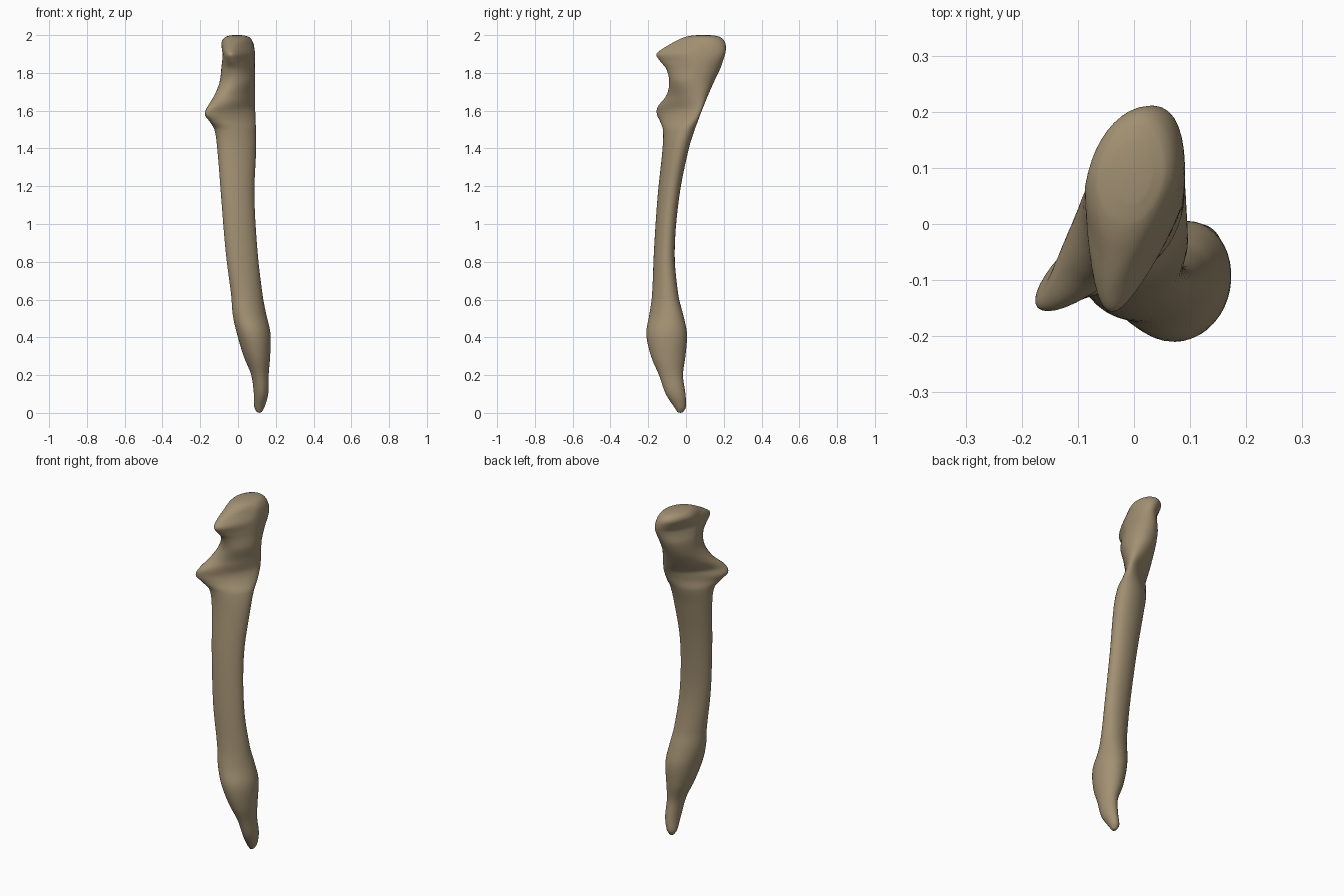
import bpy, bmesh, math

# Cross-sections from foot to top: z, x min, x max, y min, y max, shear (x shift towards the back)
rows = [
    (0.004, 0.100, 0.125, -0.045, -0.015, 0),
    (0.03, 0.086, 0.140, -0.062, -0.001, 0),
    (0.10, 0.084, 0.160, -0.107, -0.003, 0),
    (0.20, 0.070, 0.162, -0.143, -0.016, 0),
    (0.30, 0.030, 0.170, -0.185, -0.003, 0),
    (0.42, -0.006, 0.172, -0.210, 0.005, 0.01),
    (0.52, -0.028, 0.150, -0.194, -0.015, 0.02),
    (0.62, -0.036, 0.131, -0.180, -0.040, 0.02),
    (0.85, -0.065, 0.104, -0.170, -0.060, 0.02),
    (1.15, -0.090, 0.087, -0.150, -0.035, 0.02),
    (1.40, -0.110, 0.096, -0.124, 0.015, 0.03),
    (1.50, -0.125, 0.095, -0.122, 0.046, 0.05),
    (1.545, -0.152, 0.093, -0.138, 0.063, 0.09),
    (1.58, -0.176, 0.092, -0.154, 0.076, 0.112),
    (1.62, -0.162, 0.091, -0.150, 0.092, 0.105),
    (1.68, -0.126, 0.090, -0.104, 0.116, 0.06),
    (1.75, -0.098, 0.090, -0.089, 0.147, 0.02),
    (1.82, -0.091, 0.090, -0.104, 0.180, 0.02),
    (1.87, -0.090, 0.091, -0.143, 0.198, 0.035),
    (1.90, -0.090, 0.090, -0.156, 0.207, 0.04),
    (1.93, -0.093, 0.087, -0.120, 0.211, 0.035),
    (1.965, -0.088, 0.078, -0.060, 0.205, 0.02),
    (1.99, -0.068, 0.058, -0.005, 0.180, 0.01),
    (1.999, -0.040, 0.030, 0.040, 0.145, 0),
]
SIDES, STEPS = 40, 5


def spline(a, b, c, d, t):
    """Smooth blend from row b to row c, following z spacing."""
    h = c[0] - b[0]
    out = [b[0] + h * t]
    for k in range(1, 6):
        m0 = (c[k] - a[k]) / max(c[0] - a[0], 1e-6) * h
        m1 = (d[k] - b[k]) / max(d[0] - b[0], 1e-6) * h
        out.append((2*t**3 - 3*t*t + 1) * b[k] + (t**3 - 2*t*t + t) * m0
                   + (3*t*t - 2*t**3) * c[k] + (t**3 - t*t) * m1)
    return out


def ring(bm, row):
    z, x0, x1, y0, y1, s = row
    cx, cy, hx, hy = (x0 + x1) / 2, (y0 + y1) / 2, (x1 - x0) / 2, (y1 - y0) / 2
    rx = math.sqrt(max(hx * hx - s * s, (0.3 * hx) ** 2))
    # the elbow hook narrows towards its front tip
    taper = 0.3 * min(max((z - 1.76) / 0.1, 0), 1) * min(max((2 - z) / 0.05, 0), 1)
    pts = []
    for i in range(SIDES):
        a = 2 * math.pi * i / SIDES
        u, v = math.cos(a), math.sin(a)
        w = 1 + taper * min(v, 0) * 1.2
        pts.append(bm.verts.new((cx + rx * u * w + s * v, cy + hy * v, z)))
    return pts


# Bone: one continuous loft
bm = bmesh.new()
rings = []
n = len(rows)
for i in range(n - 1):
    a, b, c, d = rows[max(i-1, 0)], rows[i], rows[i+1], rows[min(i+2, n-1)]
    for j in range(STEPS):
        rings.append(ring(bm, spline(a, b, c, d, j / STEPS)))
rings.append(ring(bm, rows[-1]))
for lo, hi in zip(rings, rings[1:]):
    for i in range(SIDES):
        k = (i + 1) % SIDES
        bm.faces.new((lo[i], lo[k], hi[k], hi[i]))

# Rounded ends
for loop, z in ((rings[0], 0.0), (rings[-1], 2.0)):
    mid = sum((v.co for v in loop), loop[0].co * 0) / SIDES
    tip = bm.verts.new((mid.x, mid.y, z))
    for i in range(SIDES):
        bm.faces.new((loop[i], loop[(i + 1) % SIDES], tip))
bmesh.ops.recalc_face_normals(bm, faces=bm.faces)
for f in bm.faces:
    f.smooth = True

mesh = bpy.data.meshes.new("forearm_bone")
bm.to_mesh(mesh)
bm.free()
bone = bpy.data.objects.new("forearm_bone", mesh)
bpy.context.collection.objects.link(bone)

# Colour
mat = bpy.data.materials.new("bone_tan")
mat.diffuse_color = (0.36, 0.28, 0.17, 1)
mesh.materials.append(mat)
